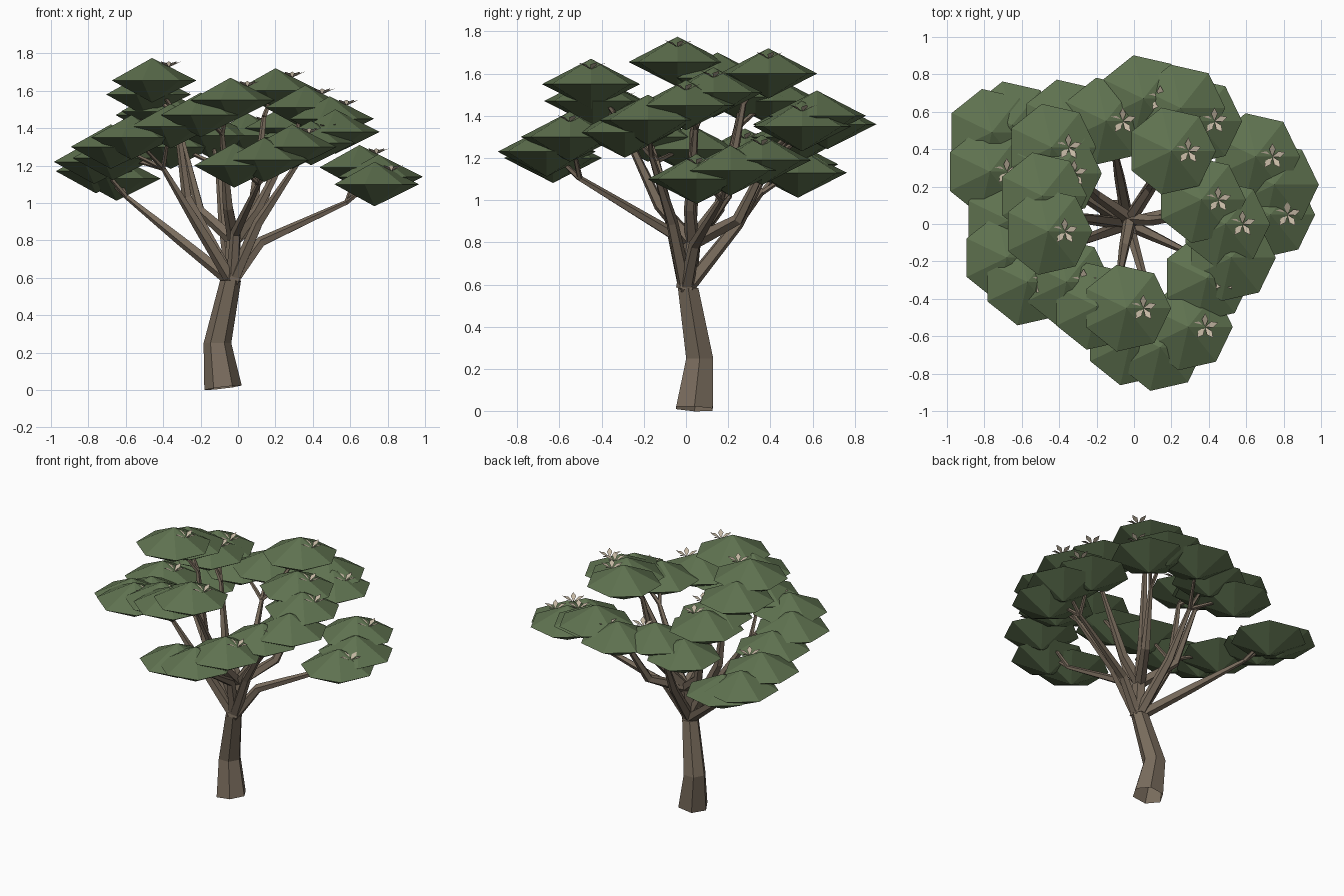
import bpy, bmesh, math
from mathutils import Vector, Matrix

cube = bpy.data.objects.get("Cube")
if cube:
    bpy.data.objects.remove(cube, do_unlink=True)


def material(name, rgb):
    mat = bpy.data.materials.new(name)
    mat.use_nodes = True
    mat.diffuse_color = (*rgb, 1)
    mat.node_tree.nodes["Principled BSDF"].inputs["Base Color"].default_value = (*rgb, 1)
    return mat


BARK = material("brown_bark", (0.19, 0.148, 0.108))
LEAF = material("leaf_green", (0.115, 0.17, 0.08))
PETAL = material("pale_tan_petal", (0.56, 0.48, 0.37))


def finish(bm, name, mat):
    bmesh.ops.recalc_face_normals(bm, faces=bm.faces)
    mesh = bpy.data.meshes.new(name)
    bm.to_mesh(mesh)
    bm.free()
    mesh.materials.append(mat)
    bpy.context.collection.objects.link(bpy.data.objects.new(name, mesh))


def circle(count):
    """Unit directions evenly spaced around the vertical axis."""
    return [Vector((math.cos(math.tau * k / count), math.sin(math.tau * k / count), 0)) for k in range(count)]


def tube(bm, points, radii, sides, trunk=False):
    """Faceted tube through the points; the trunk has level rings and an open foot."""
    pts = [Vector(p) for p in points]
    rings = []
    for i, (p, r) in enumerate(zip(pts, radii)):
        axis = pts[min(i + 1, len(pts) - 1)] - pts[max(i - 1, 0)]
        u = axis.cross(Vector((0, 1, 0))).normalized()
        v = axis.cross(u).normalized()
        if trunk:
            u, v = Vector((1, 0, 0)), Vector((0, 1, 0))
        rings.append([bm.verts.new(p + r * (u * d.x + v * d.y)) for d in circle(sides)])
    for low, high in zip(rings, rings[1:]):
        for k in range(sides):
            n = (k + 1) % sides
            bm.faces.new((low[k], low[n], high[n], high[k]))
    bm.faces.new(rings[-1])
    if not trunk:
        bm.faces.new(rings[0])
    return rings


def foliage(bm, top):
    """Seven-sided flattened double pyramid hanging from its apex."""
    apex = bm.verts.new(top)
    foot = bm.verts.new(top - Vector((0, 0, 0.238)))
    rim = [bm.verts.new(top + d * 0.238 - Vector((0, 0, 0.12))) for d in circle(7)]
    for a, b in zip(rim, rim[1:] + rim[:1]):
        bm.faces.new((a, b, apex))
        bm.faces.new((b, a, foot))


def blossom(bm, top):
    """Five kite-shaped petals rising from one point."""
    centre = top + Vector((0.09, 0, -0.05))
    for k in range(5):
        turn = Matrix.Rotation(math.tau * k / 5 + math.pi / 2, 3, 'Z')
        kite = ((0, 0, 0), (0.04, -0.017, 0.022), (0.072, 0, 0.032), (0.04, 0.017, 0.022))
        bm.faces.new([bm.verts.new(centre + turn @ Vector(c)) for c in kite])


# Trunk with a slanted foot
bm = bmesh.new()
rings = tube(bm, [(-0.08, 0.04, 0), (-0.11, 0.065, 0.25), (-0.04, 0.01, 0.585)], [0.1, 0.074, 0.056], 6, True)
for v in rings[0]:
    v.co.z = 0.12 * (v.co.x + 0.08) - 0.05 * (v.co.y - 0.04)
lowest = min(v.co.z for v in rings[0])
for v in rings[0]:
    v.co.z -= lowest
finish(bm, "trunk", BARK)

# Limbs: how far out the elbow sits, apexes of flowering crowns, of plain crowns
limbs = [
    (0.8, [(-0.46, -0.04, 1.775)], [(-0.49, 0.15, 1.7)]),
    (0.4, [(-0.04, -0.45, 1.67)], [(-0.2, -0.44, 1.59)]),
    (0.7, [(0.2, 0.39, 1.72)], []),
    (0.13, [(0.29, -0.55, 1.42)], [(0.14, -0.66, 1.35), (-0.02, -0.63, 1.32)]),
    (0.4, [(0.39, -0.29, 1.44)], [(0.52, -0.18, 1.5)]),
    (0.4, [(0.49, 0, 1.57), (0.36, 0.13, 1.63)], []),
    (0.6, [(0.34, 0.55, 1.47)], [(0.25, 0.62, 1.52)]),
    (0.6, [(0.05, 0.67, 1.48), (-0.15, 0.55, 1.48)], [(-0.36, 0.54, 1.42)]),
    (0.65, [(-0.44, 0.41, 1.59), (-0.41, 0.27, 1.61)], []),
    (0.5, [(-0.77, 0.28, 1.34)], [(-0.76, 0.49, 1.29), (-0.65, 0.53, 1.25)]),
    (0.5, [(-0.57, -0.31, 1.47), (-0.36, -0.31, 1.53)], [(-0.68, -0.18, 1.42), (-0.67, 0.02, 1.36)]),
    (0.25, [(0.73, 0.05, 1.22), (0.65, 0.36, 1.31)], [(0.75, 0.21, 1.26)]),
]
fork = Vector((-0.03, 0, 0.58))
stem = Vector((-0.02, 0.03, 0.8))
wood, leaves, flowers = bmesh.new(), bmesh.new(), bmesh.new()
tube(wood, [fork, stem], [0.05, 0.042], 5)
for bend, flowering, plain in limbs:
    crowns = [Vector(c) for c in flowering + plain]
    middle = sum(crowns, Vector()) / len(crowns)
    # Low limbs reach further out beneath their crowns
    reach = 0.82 if middle.z < 1.4 else 0.7
    tip = Vector((middle.x * reach, middle.y * reach, middle.z - 0.26))
    elbow = fork.lerp(tip, bend)
    elbow.z = (fork.z + tip.z) / 2
    start = stem if elbow.z > 0.9 and bend < 0.75 else fork
    tube(wood, [start, elbow, tip], [0.037, 0.029, 0.014], 5)
    for top in crowns:
        # Twig from the limb tip into the crown
        tube(wood, [tip, top - Vector((0, 0, 0.1))], [0.014, 0.007], 5)
        foliage(leaves, top)
    for top in crowns[:len(flowering)]:
        blossom(flowers, top)
finish(wood, "branches", BARK)
finish(leaves, "foliage_crowns", LEAF)
finish(flowers, "blossoms", PETAL)
